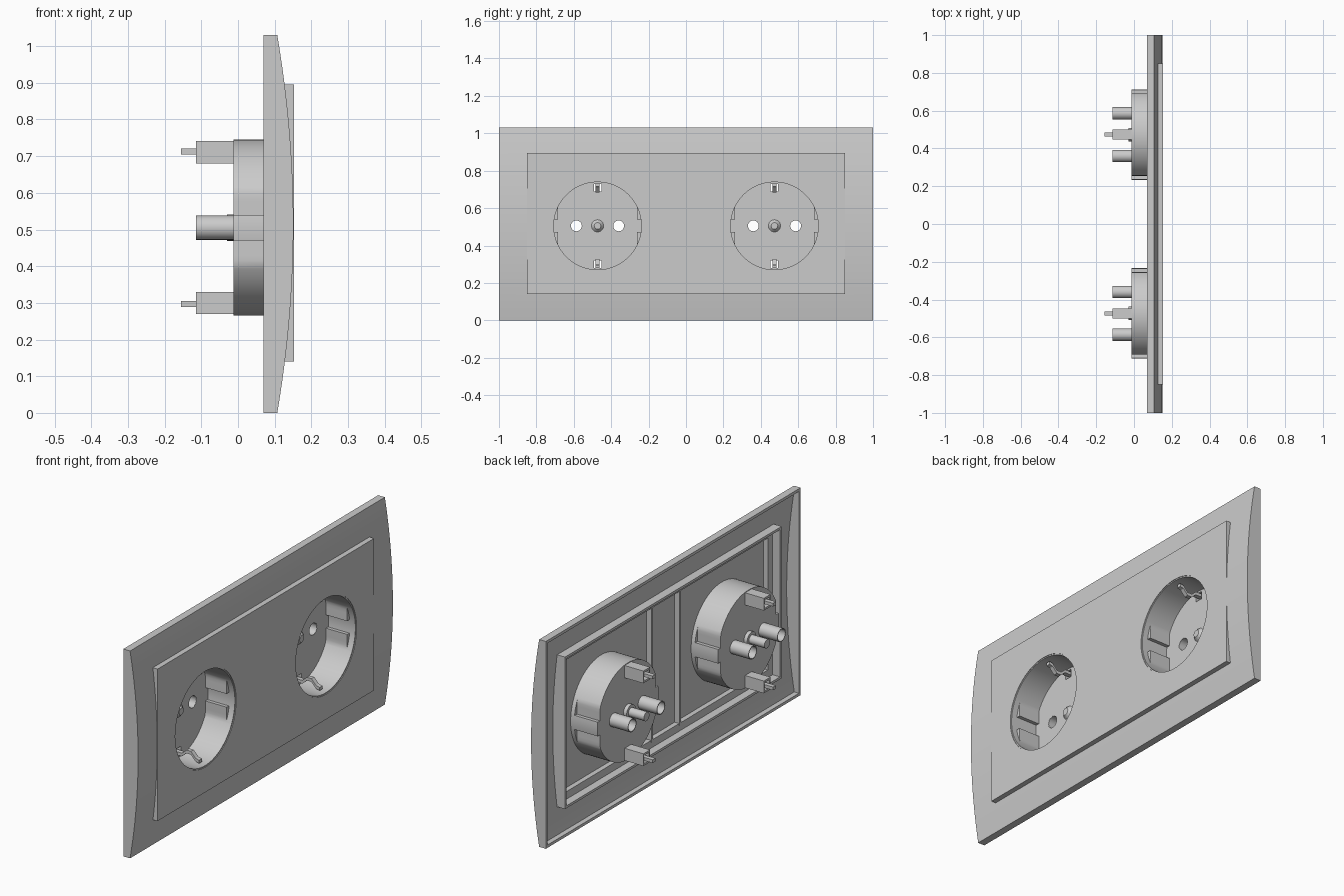
import bpy, bmesh, math
from mathutils import Matrix, Vector

if "Cube" in bpy.data.objects:
    bpy.data.objects.remove(bpy.data.objects["Cube"])

grey = bpy.data.materials.new("light_grey_plastic")
grey.use_nodes = True
colour = (0.6, 0.6, 0.6, 1)
grey.diffuse_color = colour
grey.node_tree.nodes["Principled BSDF"].inputs["Base Color"].default_value = colour

MID = 0.515      # centre height of the plate
CZ = 0.505       # centre height of the sockets
BACK, FRONT = 0.07, 0.153


def finish(bm, name):
    bmesh.ops.recalc_face_normals(bm, faces=bm.faces)
    me = bpy.data.meshes.new(name)
    bm.to_mesh(me)
    bm.free()
    ob = bpy.data.objects.new(name, me)
    bpy.context.collection.objects.link(ob)
    me.materials.append(grey)
    return ob


def box(name, x, y, z):
    bm = bmesh.new()
    bmesh.ops.create_cube(bm, size=1)
    for v in bm.verts:
        v.co = Vector([(a + b) / 2 + c * (b - a) for (a, b), c in zip((x, y, z), v.co)])
    return finish(bm, name)


def cylinder(name, x0, x1, y, z, r, r2=None, seg=24):
    bm = bmesh.new()
    place = Matrix.Translation(((x0 + x1) / 2, y, z)) @ Matrix.Rotation(math.pi / 2, 4, 'Y')
    bmesh.ops.create_cone(bm, cap_ends=True, segments=seg, radius1=r,
                          radius2=r if r2 is None else r2, depth=x1 - x0, matrix=place)
    return finish(bm, name)


def prism(name, profile, y0, y1):
    """Extrude an (x, z) outline along y."""
    bm = bmesh.new()
    face = bm.faces.new([bm.verts.new((x, y0, z)) for x, z in profile])
    ext = bmesh.ops.extrude_face_region(bm, geom=[face])
    moved = [g for g in ext["geom"] if isinstance(g, bmesh.types.BMVert)]
    bmesh.ops.translate(bm, verts=moved, vec=(0, y1 - y0, 0))
    return finish(bm, name)


def select_only(ob):
    bpy.ops.object.select_all(action='DESELECT')
    ob.select_set(True)
    bpy.context.view_layer.objects.active = ob


def cut(ob, *cutters):
    for c in cutters:
        c.hide_render = True
        mod = ob.modifiers.new("cut", 'BOOLEAN')
        mod.operation, mod.object, mod.solver = 'DIFFERENCE', c, 'EXACT'
        select_only(ob)
        bpy.ops.object.modifier_apply(modifier=mod.name)
        bpy.data.objects.remove(c)


def smooth(ob):
    select_only(ob)
    bpy.ops.object.shade_smooth_by_angle(angle=math.radians(25))


# Hollow outer frame with a bowed front
def bowed(inset, back):
    half = MID - inset
    arc = []
    for i in range(33):
        t = -1 + i / 16
        z = t * half
        arc.append((0.107 - inset + 0.044 * (1 - (z / MID) ** 2), MID + z))
    return [(back, MID - half)] + arc + [(back, MID + half)]


frame = prism("outer_frame", bowed(0, BACK), -1, 1)
cut(frame,
    prism("frame_hollow", bowed(0.014, 0.0), -0.986, 0.986),
    box("frame_opening", (0, 0.3), (-0.849, 0.849), (0.141, 0.894)))
smooth(frame)

# Flat cover with side walls, open at the back
cover = box("cover", (BACK, FRONT), (-0.85, 0.85), (0.14, 0.895))
cut(cover,
    box("cover_hollow", (0, 0.11), (-0.838, 0.838), (0.152, 0.883)),
    box("cover_ledge_hollow", (0.1, 0.135), (-0.80, 0.80), (0.19, 0.845)),
    *[cylinder("cover_hole", 0, 0.3, s * 0.473, CZ, 0.24, seg=96) for s in (-1, 1)])
smooth(cover)
for s in (-1, 1):
    box("cover_rib", (0.108, 0.137), (s * 0.11 - 0.006, s * 0.11 + 0.006), (0.18, 0.855))


# Socket cup: round mouth, with pairs of flat guide blocks on both sides
LOW, HIGH, WALL = 0.036, 0.112, 0.24
edges = [math.asin(h / WALL) for h in (LOW, HIGH)]
angles = [math.tau * i / 96 for i in range(96)]
for e in edges:
    for base in (e, -e, math.pi - e, math.pi + e):
        angles += [(base - 0.004) % math.tau, (base + 0.004) % math.tau]
angles.sort()


def radius(a, blocks, thick):
    rise = abs(math.asin(math.sin(a)))
    if blocks and edges[0] < rise < edges[1]:
        return min(WALL, 0.218 / abs(math.cos(a))) - thick
    return WALL - thick


def cup(name, cy):
    rings = [(-0.012, 1, 0), (0.115, 1, 0), (0.115, 0, 0), (0.15, 0, 0),
             (0.15, 0, 0.006), (0.12, 0, 0.006), (0.12, 1, 0.006), (0.003, 1, 0.006)]
    bm = bmesh.new()
    loops = []
    for x, blocks, thick in rings:
        loops.append([bm.verts.new((x, cy + math.cos(a) * radius(a, blocks, thick),
                                    CZ + math.sin(a) * radius(a, blocks, thick)))
                      for a in angles])
    n = len(angles)
    for p, q in zip(loops, loops[1:]):
        for i in range(n):
            j = (i + 1) % n
            bm.faces.new((p[i], p[j], q[j], q[i]))
    bm.faces.new(loops[0])
    bm.faces.new(loops[-1])
    return finish(bm, name)


def earth_clip(name, cy, s):
    """Bent metal strip running from the back terminal into the cup."""
    path = [(-0.155, 0.2), (0.03, 0.2), (0.055, 0.178), (0.08, 0.178),
            (0.105, 0.205), (0.125, 0.21)]
    outline = path + [(x, z + 0.016) for x, z in reversed(path)]
    return prism(name, [(x, CZ + s * z) for x, z in outline], cy - 0.011, cy + 0.011)


for cy in (-0.473, 0.473):
    shell = cup("socket_cup", cy)
    slots = [box("slot", (-0.1, 0.02), (cy - 0.02, cy + 0.02),
                 sorted((CZ + s * 0.185, CZ + s * 0.225))) for s in (-1, 1)]
    holes = [cylinder("pin_hole", -0.1, 0.05, cy + s * 0.113, CZ, 0.03) for s in (-1, 1)]
    cut(shell, *slots, *holes)
    smooth(shell)
    for s in (-1, 1):
        # Open contact tube behind each pin hole
        tube = cylinder("contact_tube", -0.115, 0.002, cy + s * 0.113, CZ, 0.033)
        cut(tube, cylinder("tube_bore", -0.2, 0.1, cy + s * 0.113, CZ, 0.029))
        smooth(tube)
        # Terminal housing and earth clip at top and bottom
        housing = box("terminal_housing", (-0.115, -0.005), (cy - 0.026, cy + 0.026),
                      sorted((CZ + s * 0.175, CZ + s * 0.236)))
        cut(housing, box("housing_bore", (-0.2, 0.1), (cy - 0.02, cy + 0.02),
                         sorted((CZ + s * 0.185, CZ + s * 0.226))))
        earth_clip("earth_clip", cy, s)
    # Central screw with its collar and domed head
    smooth(cylinder("screw_collar", -0.03, -0.01, cy, CZ, 0.036))
    smooth(cylinder("screw_shank", -0.115, 0.0, cy, CZ, 0.022))
    smooth(cylinder("screw_head", 0.0, 0.02, cy, CZ, 0.036, 0.018, seg=12))
